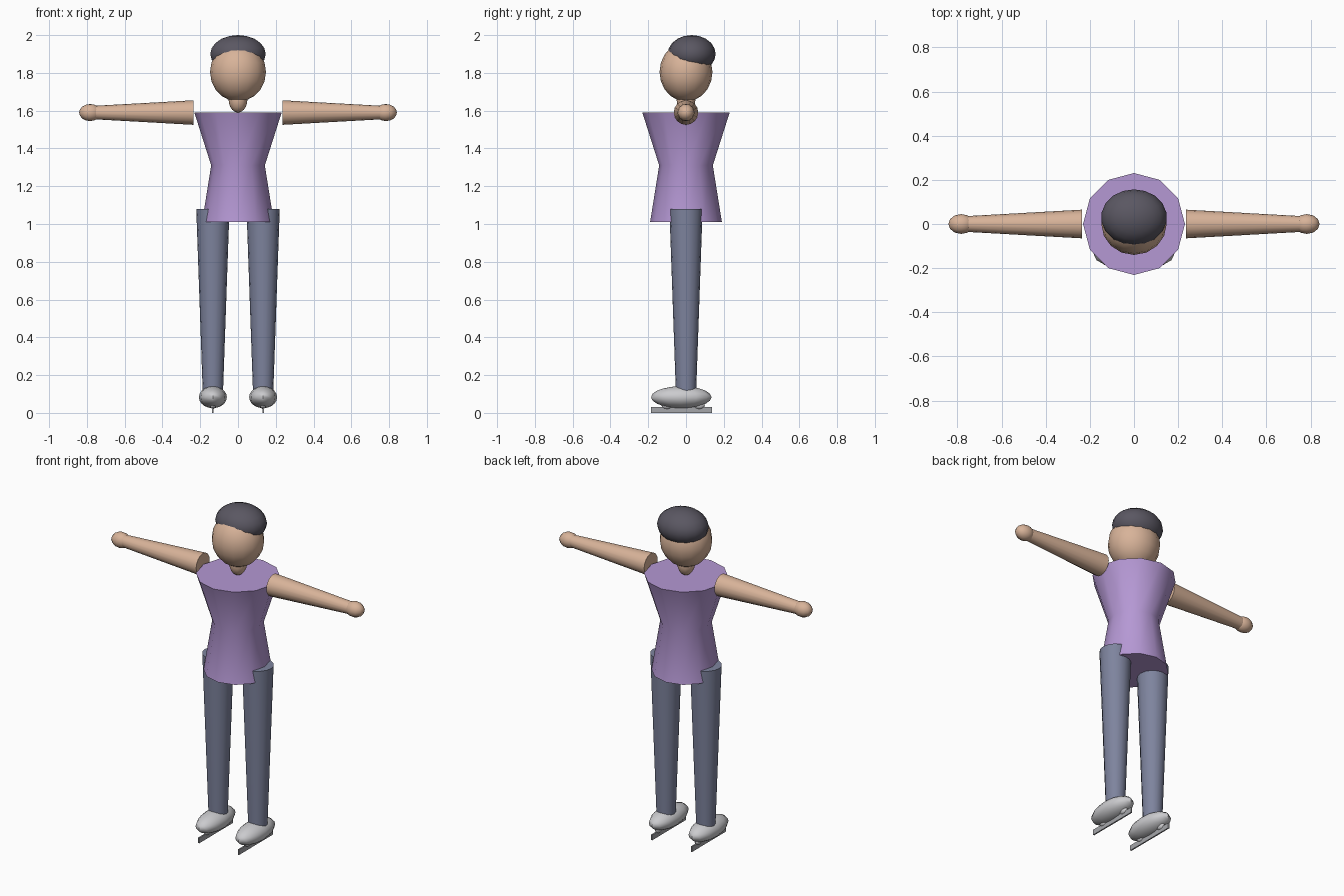
import bpy
import bmesh
import math
from mathutils import Matrix, Vector

cube = bpy.data.objects.get("Cube")
if cube:
    bpy.data.objects.remove(cube, do_unlink=True)


def material(name, rgb):
    """Flat colour from 0-255 sRGB values."""
    lin = [((c / 255 + 0.055) / 1.055) ** 2.4 for c in rgb] + [1.0]
    m = bpy.data.materials.new(name)
    m.use_nodes = True
    m.diffuse_color = lin
    m.node_tree.nodes["Principled BSDF"].inputs["Base Color"].default_value = lin
    return m


SKIN = material("skin", (216, 179, 153))
HAIR = material("dark_hair", (90, 87, 98))
SHIRT = material("purple_shirt", (181, 152, 212))
DENIM = material("blue_grey_trousers", (126, 132, 158))
BOOT = material("white_boot", (203, 203, 206))
STEEL = material("steel", (165, 166, 170))


def finish(name, bm, mat, smooth=True):
    bmesh.ops.recalc_face_normals(bm, faces=bm.faces)
    mesh = bpy.data.meshes.new(name)
    bm.to_mesh(mesh)
    bm.free()
    mesh.materials.append(mat)
    ob = bpy.data.objects.new(name, mesh)
    bpy.context.collection.objects.link(ob)
    if smooth:
        bpy.ops.object.select_all(action='DESELECT')
        ob.select_set(True)
        bpy.context.view_layer.objects.active = ob
        bpy.ops.object.shade_smooth_by_angle(angle=math.radians(42))
    return ob


def ellipsoid(name, centre, radii, mat, seg=16, rings=10):
    bm = bmesh.new()
    bmesh.ops.create_uvsphere(bm, u_segments=seg, v_segments=rings, radius=1)
    bmesh.ops.scale(bm, vec=radii, verts=bm.verts)
    bmesh.ops.translate(bm, vec=centre, verts=bm.verts)
    return finish(name, bm, mat)


def lathe(name, profile, mat, seg=12, matrix=Matrix()):
    """Closed tube from (radius, height) pairs, with flat caps."""
    bm = bmesh.new()
    rings = []
    for r, z in profile:
        angles = [2 * math.pi * i / seg for i in range(seg)]
        rings.append([bm.verts.new(matrix @ Vector((r * math.cos(a), r * math.sin(a), z)))
                      for a in angles])
    for low, high in zip(rings, rings[1:]):
        for i in range(seg):
            j = (i + 1) % seg
            bm.faces.new((low[i], low[j], high[j], high[i]))
    bm.faces.new(rings[0][::-1])
    bm.faces.new(rings[-1])
    return finish(name, bm, mat)


def box(name, centre, size, mat):
    bm = bmesh.new()
    bmesh.ops.create_cube(bm, size=1)
    bmesh.ops.scale(bm, vec=size, verts=bm.verts)
    bmesh.ops.translate(bm, vec=centre, verts=bm.verts)
    return finish(name, bm, mat, smooth=False)


# Head, hair cap and neck
ellipsoid("head", (0, 0, 1.805), (0.148, 0.14, 0.157), SKIN)
ellipsoid("hair", (0, 0.03, 1.9), (0.149, 0.127, 0.1), HAIR, seg=18)
ellipsoid("neck", (0, 0, 1.66), (0.05, 0.05, 0.07), SKIN, seg=12)

# Shirt with a narrow waist
lathe("shirt", [(0.19, 1.01), (0.142, 1.31), (0.231, 1.59)], SHIRT)

# Limbs and skates, one set for each side
for side, s in (("left", 1), ("right", -1)):
    x = 0.133 * s
    outward = Matrix.Translation((0, 0, 1.59)) @ Matrix.Rotation(s * math.pi / 2, 4, 'Y')
    lathe(side + "_arm", [(0.065, 0.235), (0.034, 0.79)], SKIN, 16, outward)
    ellipsoid(side + "_hand", (0.783 * s, 0, 1.59), (0.058, 0.045, 0.045), SKIN, 12, 8)
    lathe(side + "_leg", [(0.053, 0.09), (0.088, 1.08)], DENIM, 16,
          Matrix.Translation((x, 0, 0)))
    ellipsoid(side + "_boot", (x, -0.025, 0.083), (0.074, 0.16, 0.058), BOOT, 12, 10)
    for part, y in (("front", -0.1), ("rear", 0.07)):
        ellipsoid(f"{side}_{part}_blade_mount", (x, y, 0.04), (0.015, 0.03, 0.02), BOOT, 10, 6)
    box(side + "_blade", (x, -0.024, 0.016), (0.008, 0.325, 0.032), STEEL)
